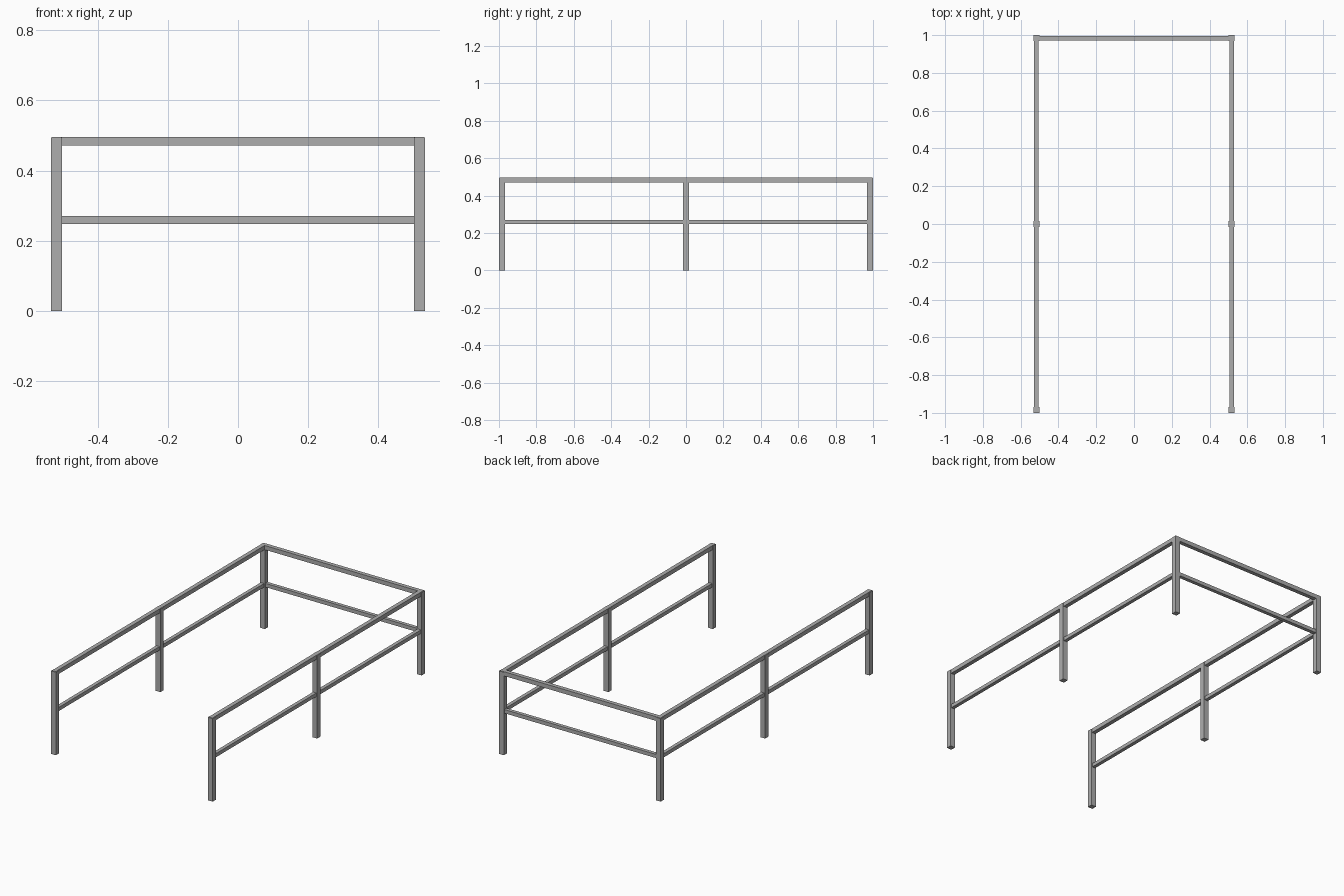
import bpy

if "Cube" in bpy.data.objects:
    bpy.data.objects.remove(bpy.data.objects["Cube"])

# One flat grey for the whole railing
steel = bpy.data.materials.new("grey_steel")
steel.diffuse_color = (0.42, 0.42, 0.42, 1)
steel.use_nodes = True
steel.node_tree.nodes["Principled BSDF"].inputs["Base Color"].default_value = steel.diffuse_color

POST = 0.032            # post section
RAIL = 0.025            # top rail section
MID = 0.022             # middle rail section
SIDE_X, END_Y = 0.517, 0.984
TOP_Z, MID_Z, POST_H = 0.4835, 0.2595, 0.494


def box(name, centre, size):
    bpy.ops.mesh.primitive_cube_add(size=1, location=centre)
    ob = bpy.context.object
    ob.name = name
    ob.scale = size
    bpy.ops.object.transform_apply(location=False, rotation=False, scale=True)
    ob.data.materials.append(steel)


for side, sx in (("left", -SIDE_X), ("right", SIDE_X)):
    # Three posts on each side
    for place, y in (("front", -END_Y), ("middle", 0), ("back", END_Y)):
        box(f"{side}_{place}_post", (sx, y, POST_H / 2), (POST, POST, POST_H))

    # Long top rail, running over the posts
    box(f"{side}_top_rail", (sx, 0, TOP_Z), (RAIL, 2 * END_Y + RAIL, RAIL))

    # Middle rails between neighbouring posts
    for place, y in (("front", -END_Y / 2), ("back", END_Y / 2)):
        box(f"{side}_{place}_middle_rail", (sx, y, MID_Z),
            (MID, END_Y - POST, MID))

# Cross rails closing the back end
box("back_top_rail", (0, END_Y, TOP_Z), (2 * SIDE_X - RAIL, RAIL, RAIL))
box("back_middle_rail", (0, END_Y, MID_Z), (2 * SIDE_X - POST, MID, MID))
